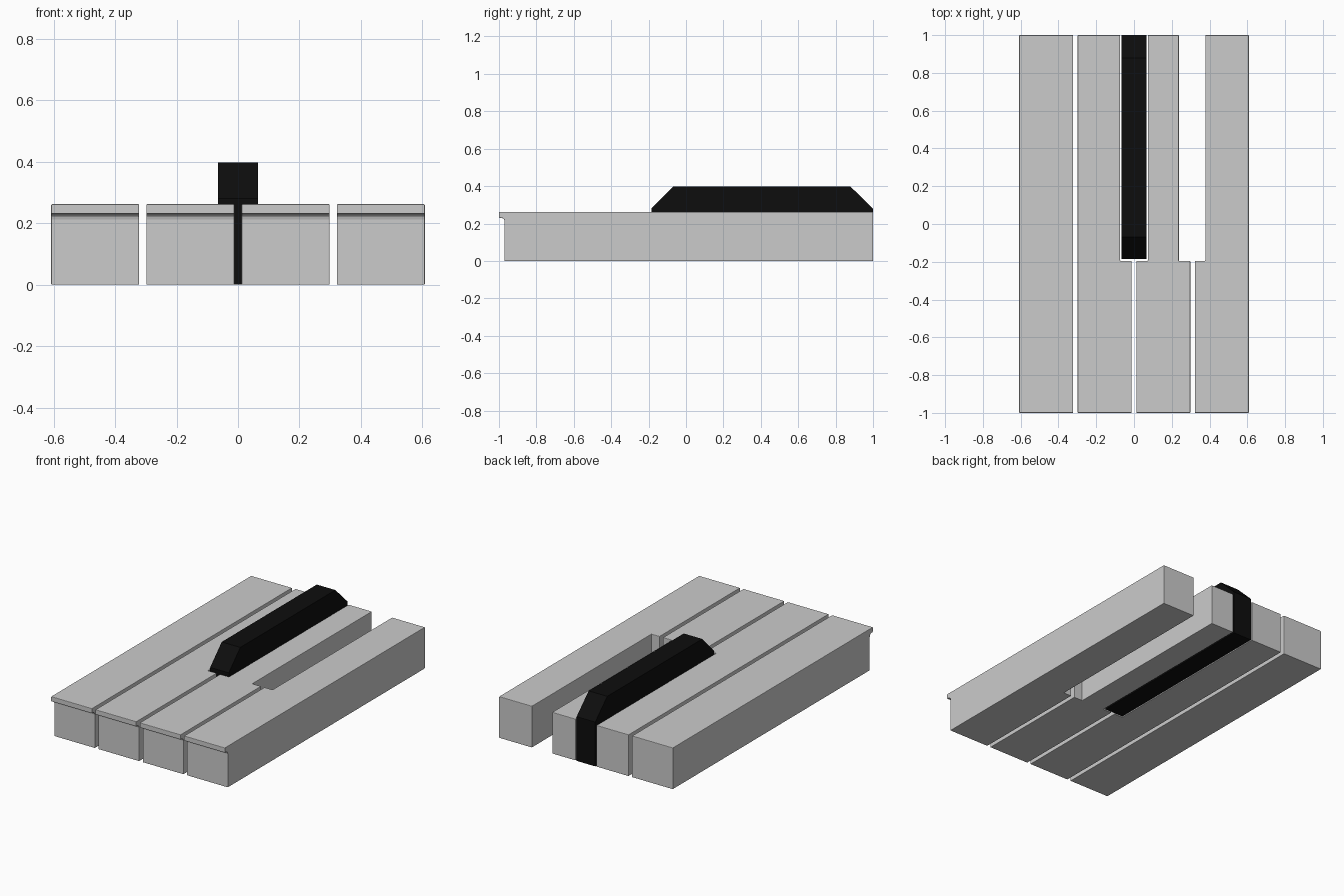
import bpy, bmesh

if "Cube" in bpy.data.objects:
    bpy.data.objects.remove(bpy.data.objects["Cube"])

TOP, PITCH, HALF = 0.262, 0.31, 0.143   # key height, spacing, half width
NOTCH_Y = -0.195                        # where the cutouts start


def prism(name, profile, x0, x1):
    """Extrude a (y, z) profile from x0 to x1."""
    bm = bmesh.new()
    face = bm.faces.new([bm.verts.new((x0, y, z)) for y, z in profile])
    ext = bmesh.ops.extrude_face_region(bm, geom=[face])
    verts = [g for g in ext["geom"] if isinstance(g, bmesh.types.BMVert)]
    bmesh.ops.translate(bm, verts=verts, vec=(x1 - x0, 0, 0))
    bmesh.ops.recalc_face_normals(bm, faces=bm.faces)
    mesh = bpy.data.meshes.new(name)
    bm.to_mesh(mesh)
    bm.free()
    obj = bpy.data.objects.new(name, mesh)
    bpy.context.collection.objects.link(obj)
    return obj


def soften(obj, width):
    mod = obj.modifiers.new("soft_edges", "BEVEL")
    mod.width, mod.segments, mod.limit_method = width, 2, "ANGLE"
    mod.angle_limit = 0.7


# White keys: side profile with an overhanging front lip
white_profile = [(1, 0), (1, TOP), (-1, TOP), (-1, 0.231), (-0.982, 0.229),
                 (-0.973, 0.223), (-0.97, 0.212), (-0.97, 0)]
# Inner x limits of the narrow rear part (None = full width)
rear_limits = [(None, None), (None, -0.073), (0.073, 0.237), (0.378, None)]

for i, limits in enumerate(rear_limits):
    cx = (i - 1.5) * PITCH
    key = prism(f"white_key_{i + 1}", white_profile, cx - HALF, cx + HALF)
    for side, limit in zip((-1, 1), limits):
        if limit is None:
            continue
        # Notch that makes room for a raised key
        outer = cx + side * (HALF + 0.05)
        lo, hi = sorted((limit, outer))
        box = [(NOTCH_Y, -0.1), (1.1, -0.1), (1.1, 0.5), (NOTCH_Y, 0.5)]
        cutter = prism("notch_cutter", box, lo, hi)
        cutter.hide_render = True
        cutter.hide_viewport = True
        cut = key.modifiers.new("notch", "BOOLEAN")
        cut.object, cut.operation, cut.solver = cutter, "DIFFERENCE", "EXACT"
    soften(key, 0.003)

# Black key: sloped at both ends, reaching down to the base
black_profile = [(-0.185, 0), (1, 0), (1, 0.28), (0.88, 0.397),
                 (-0.07, 0.397), (-0.185, 0.28)]
black_key = prism("black_key", black_profile, -0.065, 0.065)
mat = bpy.data.materials.new("black")
mat.diffuse_color = (0.004, 0.004, 0.004, 1)
mat.use_nodes = True
mat.node_tree.nodes["Principled BSDF"].inputs["Base Color"].default_value = mat.diffuse_color
black_key.data.materials.append(mat)
